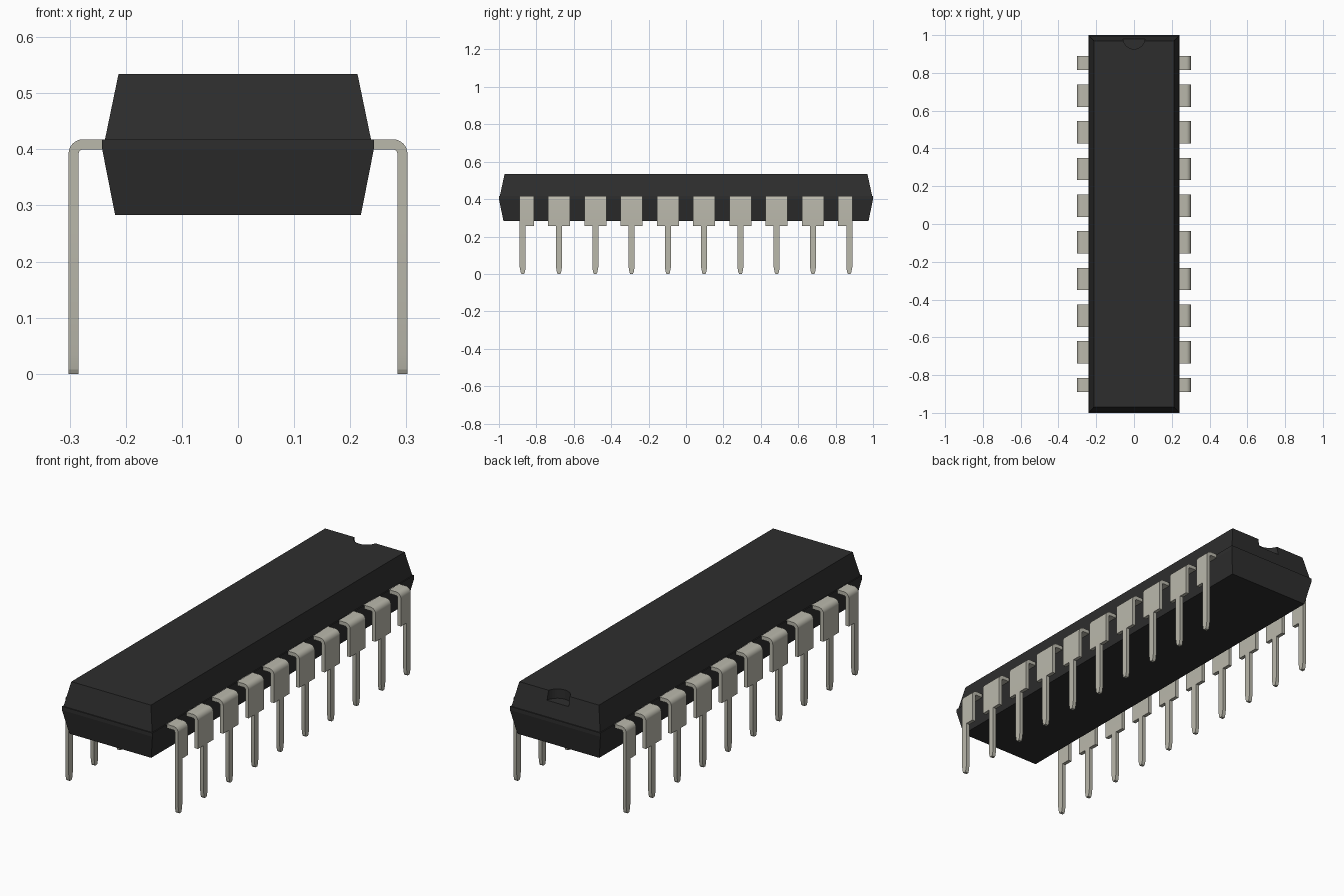
import bpy, bmesh, math

if "Cube" in bpy.data.objects:
    bpy.data.objects.remove(bpy.data.objects["Cube"], do_unlink=True)


def make_material(name, color):
    mat = bpy.data.materials.new(name)
    mat.use_nodes = True
    mat.diffuse_color = color
    mat.node_tree.nodes["Principled BSDF"].inputs["Base Color"].default_value = color
    return mat


plastic = make_material("black plastic", (0.027, 0.027, 0.027, 1))
metal = make_material("tinned metal", (0.49, 0.48, 0.41, 1))


def add_object(name, mesh, mat=None):
    obj = bpy.data.objects.new(name, mesh)
    bpy.context.collection.objects.link(obj)
    if mat and not mesh.materials:
        mesh.materials.append(mat)
    return obj


def loft(bm, rings):
    """Skin a stack of four-cornered rings and cap both ends."""
    loops = [[bm.verts.new(p) for p in ring] for ring in rings]
    for a, b in zip(loops, loops[1:]):
        for i in range(4):
            j = (i + 1) % 4
            bm.faces.new((a[i], a[j], b[j], b[i]))
    bm.faces.new(loops[0][::-1])
    bm.faces.new(loops[-1])


def finish(bm, name):
    bmesh.ops.recalc_face_normals(bm, faces=bm.faces)
    mesh = bpy.data.meshes.new(name)
    bm.to_mesh(mesh)
    bm.free()
    return mesh


# Body: tapered lower half, straight parting band, small ledge, tapered upper half
def body_ring(hx, hy, z):
    return [(-hx, -hy, z), (hx, -hy, z), (hx, hy, z), (-hx, hy, z)]


BOTTOM, BAND_LOW, BAND_TOP, TOP = 0.283, 0.40, 0.418, 0.534
bm = bmesh.new()
loft(bm, [body_ring(0.219, 0.976, BOTTOM), body_ring(0.242, 1.0, BAND_LOW),
          body_ring(0.242, 1.0, BAND_TOP), body_ring(0.237, 0.995, BAND_TOP),
          body_ring(0.213, 0.970, TOP)])
body = add_object("body", finish(bm, "body"), plastic)

# Half-round orientation notch at the back of the top
bm = bmesh.new()
bmesh.ops.create_cone(bm, cap_ends=True, segments=32, radius1=0.058, radius2=0.058, depth=0.1)
cutter = add_object("notch_cutter", finish(bm, "notch_cutter"), plastic)
cutter.location = (0, 0.984, TOP + 0.005)
cutter.hide_render = True
cutter.hide_viewport = True
notch = body.modifiers.new("notch", 'BOOLEAN')
notch.operation = 'DIFFERENCE'
notch.solver = 'EXACT'
notch.object = cutter

# Pins: a bent wide shoulder and a narrow blade with a tapered tip
OUT, IN, STEP, TIP = 0.302, 0.284, 0.257, 0.036
BLADE, WIDE = 0.016, 0.059
R_OUT, R_IN = 0.026, 0.008


def strip_ring(outer, inner, y0, y1):
    (xo, zo), (xi, zi) = outer, inner
    return [(xo, y0, zo), (xo, y1, zo), (xi, y1, zi), (xi, y0, zi)]


def pin_mesh(name, y0, y1):
    bm = bmesh.new()
    cx, cz = OUT - R_OUT, BAND_TOP - R_OUT
    rings = [strip_ring((0.23, BAND_TOP), (0.23, BAND_LOW), y0, y1)]
    for k in range(9):
        a = math.pi / 2 * (1 - k / 8)
        c, s = math.cos(a), math.sin(a)
        rings.append(strip_ring((cx + R_OUT * c, cz + R_OUT * s),
                                (cx + R_IN * c, cz + R_IN * s), y0, y1))
    rings.append(strip_ring((OUT, STEP), (IN, STEP), y0, y1))
    loft(bm, rings)
    loft(bm, [strip_ring((OUT, z), (IN, z), -w, w)
              for z, w in ((STEP, BLADE), (TIP, BLADE), (0.008, 0.011), (0, 0.007))])
    return finish(bm, name)


first = pin_mesh("first_pin", -BLADE, WIDE)
middle = pin_mesh("middle_pin", -WIDE, WIDE)
last = pin_mesh("last_pin", -WIDE, BLADE)
row = [first] + [middle] * 8 + [last]

pins = []
for side, angle in (("left", 0), ("right", math.pi)):
    for i, mesh in enumerate(row):
        pin = add_object(f"{side}_pin_{i + 1}", mesh, metal)
        pin.location.y = (i - 4.5) * 0.194 * math.cos(angle)
        pin.rotation_euler.z = angle
        pins.append(pin)

# Smooth only the bends; one object per shared mesh is enough
bpy.ops.object.select_all(action='DESELECT')
for pin in (pins[0], pins[1], pins[9]):
    pin.select_set(True)
    bpy.context.view_layer.objects.active = pin
    bpy.ops.object.shade_smooth_by_angle(angle=math.radians(11.8))
    pin.select_set(False)
